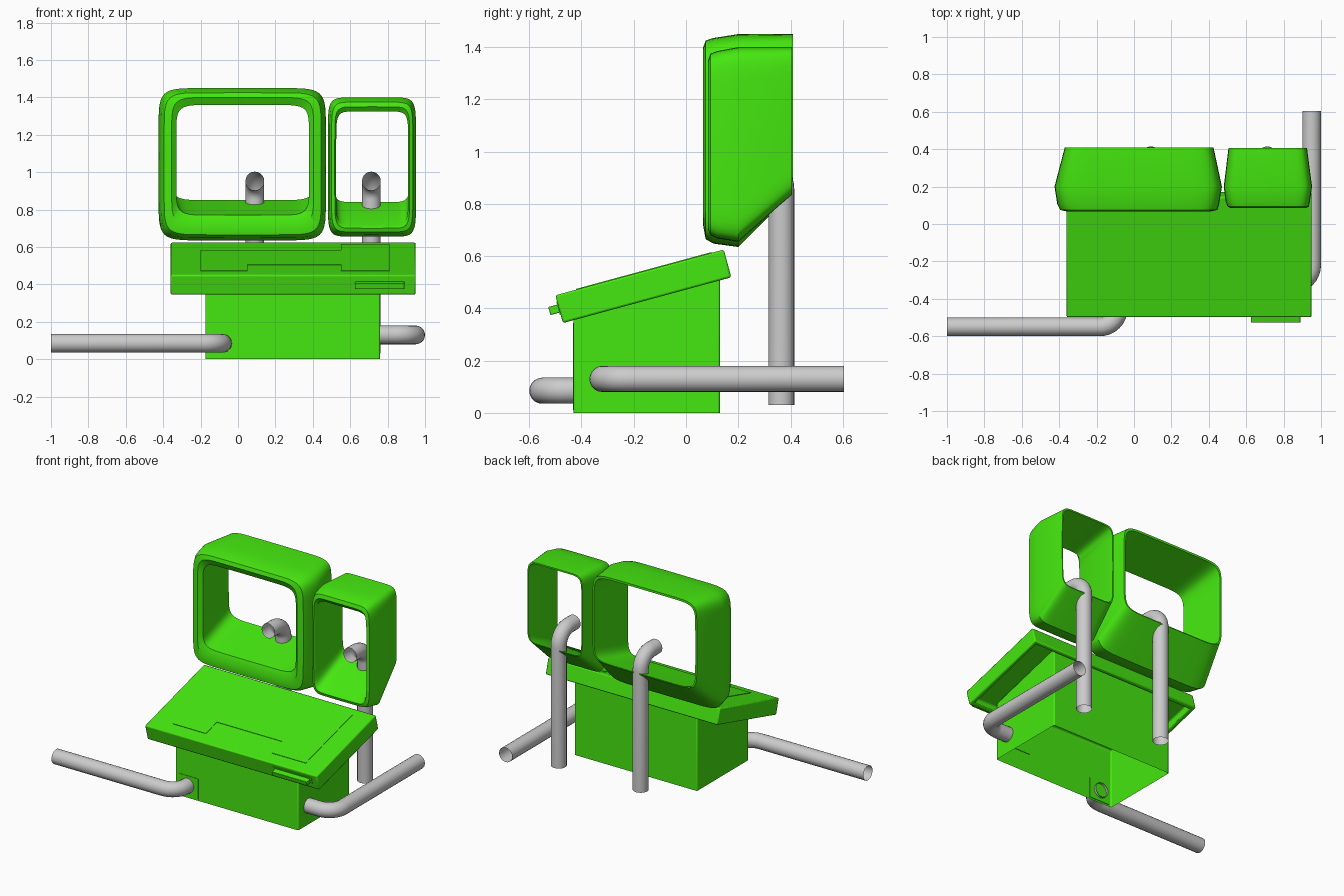
import bpy, bmesh, math
from mathutils import Matrix, Vector

if "Cube" in bpy.data.objects:
    bpy.data.objects.remove(bpy.data.objects["Cube"])

green = bpy.data.materials.new("bright_green")
green.diffuse_color = (0.06, 0.8, 0.005, 1)
green.use_nodes = True
green.node_tree.nodes["Principled BSDF"].inputs["Base Color"].default_value = green.diffuse_color


def finish(name, bm, mat=green, bevel=0):
    bmesh.ops.recalc_face_normals(bm, faces=bm.faces)
    me = bpy.data.meshes.new(name)
    bm.to_mesh(me)
    bm.free()
    ob = bpy.data.objects.new(name, me)
    bpy.context.collection.objects.link(ob)
    if mat:
        me.materials.append(mat)
    if bevel:
        m = ob.modifiers.new("bevel", 'BEVEL')
        m.width, m.segments = bevel, 2
        m.limit_method = 'ANGLE'
    bpy.ops.object.select_all(action='DESELECT')
    bpy.context.view_layer.objects.active = ob
    ob.select_set(True)
    bpy.ops.object.shade_smooth_by_angle(angle=math.radians(35))
    return ob


def prism(pts, frame, lo, hi):
    """Outline in the frame's xy plane, extruded from lo to hi along its z."""
    bm = bmesh.new()
    a, b = [[bm.verts.new(frame @ Vector((x, y, z))) for x, y in pts] for z in (lo, hi)]
    bottom = bm.faces.new(a)
    bm.faces.new(b)
    n = len(pts)
    for i in range(n):
        j = (i + 1) % n
        bm.faces.new((a[i], a[j], b[j], b[i]))
    return bm, bottom


def rect(x0, x1, y0, y1):
    return [(x0, y0), (x1, y0), (x1, y1), (x0, y1)]


tilt = math.radians(15.2)
desk_frame = Matrix.Translation((0, -0.5, 0.45)) @ Matrix.Rotation(tilt, 4, 'X')
front_frame = Matrix.Translation((0, -0.43, 0)) @ Matrix.Rotation(math.pi / 2, 4, 'X')
side_frame = Matrix(((0, 0, 1, 0), (1, 0, 0, 0), (0, 1, 0, 0), (0, 0, 0, 1)))

# pedestal box with slanted top, open underneath
bm, _ = prism([(-0.43, 0), (0.13, 0), (0.13, 0.555), (-0.43, 0.405)], side_frame, -0.175, 0.76)
bm.normal_update()
bmesh.ops.recalc_face_normals(bm, faces=bm.faces)
bmesh.ops.delete(bm, geom=[f for f in bm.faces if f.normal.z < -0.9], context='FACES_ONLY')
finish("pedestal", bm, bevel=0.008)

# tilted desk slab, hollowed from below
bm, under = prism(rect(-0.36, 0.95, 0, 0.668), desk_frame, -0.11, 0)
bmesh.ops.recalc_face_normals(bm, faces=bm.faces)
bmesh.ops.inset_region(bm, faces=[under], thickness=0.04)
up = desk_frame.to_3x3() @ Vector((0, 0, 0.05))
hollow = bmesh.ops.extrude_discrete_faces(bm, faces=[under])["faces"][0]
bmesh.ops.translate(bm, verts=hollow.verts, vec=up)
finish("desk", bm, bevel=0.008)

# shallow keyboard panel on the desk
outline = [(-0.2, 0.083), (0.05, 0.083), (0.05, 0.207), (0.55, 0.207), (0.55, 0.083),
           (0.81, 0.083), (0.81, 0.62), (0.55, 0.62), (0.55, 0.497), (-0.2, 0.497)]
finish("keyboard_panel", prism(outline, desk_frame, -0.004, 0.003)[0])

# drawer tab and its surround on the desk's front edge
finish("drawer_tab", prism(rect(0.625, 0.89, -0.038, 0.01), desk_frame, -0.068, -0.036)[0], bevel=0.003)
finish("drawer_surround", prism(rect(0.61, 0.905, -0.003, 0.004), desk_frame, -0.075, -0.025)[0])

# shallow access plates on the pedestal front
for name, r in (("hatch_plate", (0.49, 0.69, 0.135, 0.345)), ("pipe_plate", (-0.155, 0, 0.012, 0.152))):
    finish(name, prism(rect(*r), front_frame, -0.004, 0.003)[0])


def screen_frame(name, sections, n=48, power=9):
    """Loft of bulged rounded rectangles (y, x0, x1, z0, z1), closed into a tube."""
    bm = bmesh.new()
    rings = []
    for y, x0, x1, z0, z1 in sections:
        ring = []
        for i in range(n):
            t = 2 * math.pi * i / n
            c, s = math.cos(t), math.sin(t)
            u = math.copysign(abs(c) ** (2 / power), c) if abs(c) > 1e-6 else 0
            v = math.copysign(abs(s) ** (2 / power), s) if abs(s) > 1e-6 else 0
            ring.append(bm.verts.new(((x0 + x1) / 2 + u * (x1 - x0) / 2, y,
                                      (z0 + z1) / 2 + v * (z1 - z0) / 2)))
        rings.append(ring)
    for k, a in enumerate(rings):
        b = rings[(k + 1) % len(rings)]
        for i in range(n):
            j = (i + 1) % n
            bm.faces.new((a[i], a[j], b[j], b[i]))
    return finish(name, bm)


# two open monitor housings, undercut at the back
screen_frame("large_screen_housing", [
    (0.088, -0.33, 0.38, 0.77, 1.36), (0.066, -0.355, 0.405, 0.715, 1.40),
    (0.075, -0.395, 0.445, 0.665, 1.425), (0.105, -0.41, 0.455, 0.648, 1.435),
    (0.2, -0.425, 0.47, 0.635, 1.45), (0.41, -0.37, 0.425, 0.845, 1.45),
    (0.41, -0.358, 0.413, 0.85, 1.435)])
screen_frame("small_screen_housing", [
    (0.105, 0.525, 0.91, 0.72, 1.325), (0.085, 0.517, 0.918, 0.70, 1.35),
    (0.093, 0.50, 0.935, 0.68, 1.375), (0.12, 0.49, 0.94, 0.668, 1.385),
    (0.2, 0.48, 0.952, 0.655, 1.40), (0.405, 0.505, 0.925, 0.835, 1.40),
    (0.405, 0.513, 0.917, 0.84, 1.39)])


def pipe(name, start, corner, end, bend=0.1, radius=0.05, sides=20):
    """Open pipe: two straight runs joined by a round elbow."""
    s, c, e = Vector(start), Vector(corner), Vector(end)
    d1, d2 = (c - s).normalized(), (e - c).normalized()
    side = d1.cross(d2)
    centre = c - d1 * bend + d2 * bend
    stops = [(s, d1)]
    for i in range(9):
        a = math.pi / 2 * i / 8
        stops.append((centre - d2 * bend * math.cos(a) + d1 * bend * math.sin(a),
                      d1 * math.cos(a) + d2 * math.sin(a)))
    stops.append((e, d2))
    bm = bmesh.new()
    rings = []
    for p, d in stops:
        w = d.cross(side)
        rings.append([bm.verts.new(p + radius * (side * math.cos(2 * math.pi * i / sides)
                                                 + w * math.sin(2 * math.pi * i / sides)))
                      for i in range(sides)])
    for a, b in zip(rings, rings[1:]):
        for i in range(sides):
            j = (i + 1) % sides
            bm.faces.new((a[i], a[j], b[j], b[i]))
    finish(name, bm, mat=None)


# upright pipes that feed the screens
for name, x in (("large_screen_pipe", 0.09), ("small_screen_pipe", 0.713)):
    pipe(name, (x, 0.365, 0.03), (x, 0.365, 0.953), (x, 0.2, 0.953))

# floor pipes leaving the pedestal
pipe("left_pipe", (-1, -0.55, 0.085), (-0.083, -0.55, 0.085), (-0.083, -0.41, 0.085))
pipe("right_pipe", (0.74, -0.32, 0.13), (0.95, -0.32, 0.13), (0.95, 0.605, 0.13))
